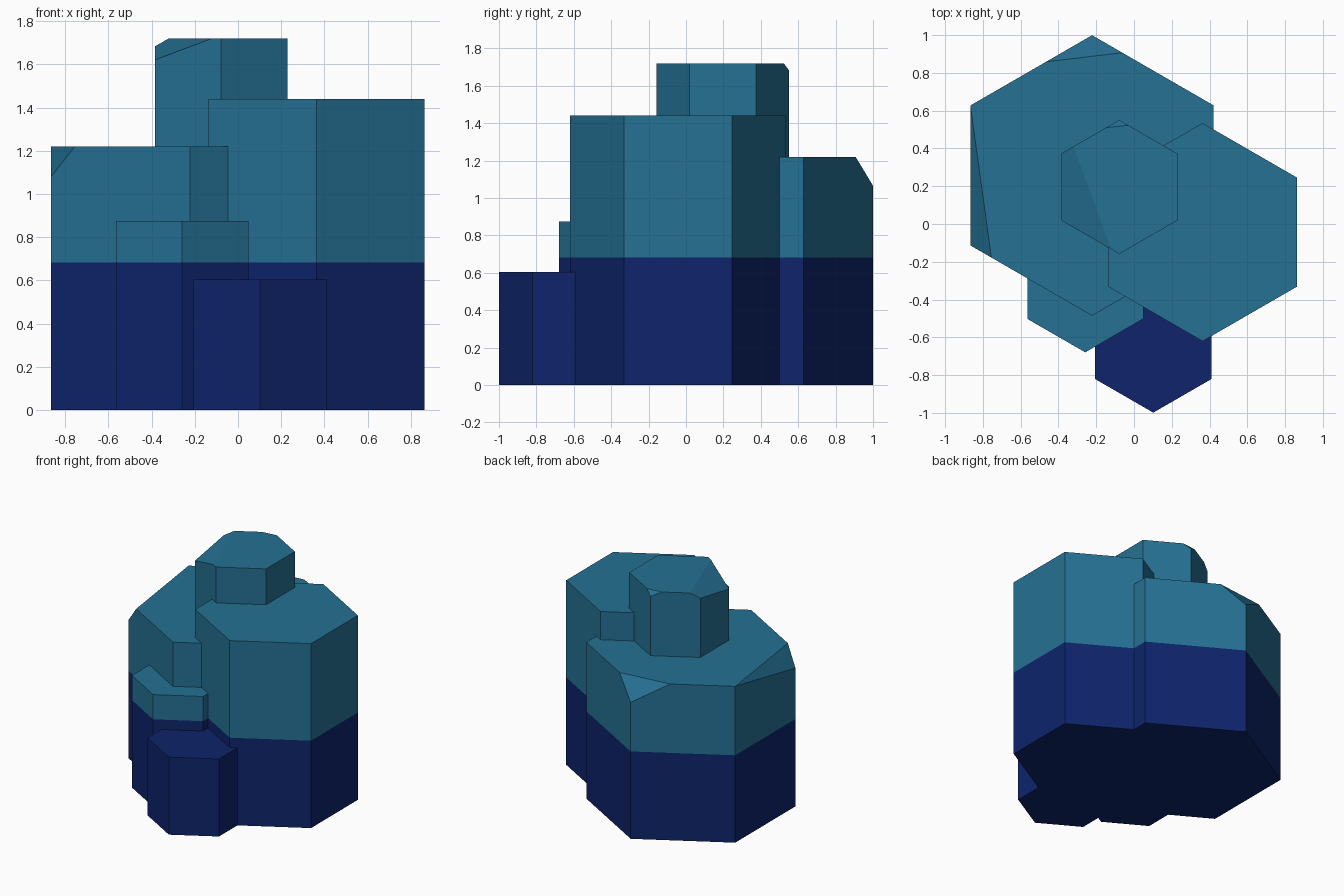
import bpy, bmesh, math
from mathutils import Vector

if "Cube" in bpy.data.objects:
    bpy.data.objects.remove(bpy.data.objects["Cube"])


def material(name, rgb):
    m = bpy.data.materials.new(name)
    m.diffuse_color = (*rgb, 1)
    m.use_nodes = True
    m.node_tree.nodes["Principled BSDF"].inputs["Base Color"].default_value = m.diffuse_color
    return m


navy = material("navy_blue", (0.0044, 0.0176, 0.146))
teal = material("teal_blue", (0.0185, 0.165, 0.295))
BAND = 0.682  # height where navy changes to teal


def column(name, x, y, half_width, height, chips=()):
    """Hexagonal column with points on +-y; each chip is a plane through 3 points."""
    r = half_width / math.cos(math.pi / 6)
    bm = bmesh.new()
    ring = [bm.verts.new((x + r * math.sin(i * math.pi / 3),
                          y + r * math.cos(i * math.pi / 3), 0)) for i in range(6)]
    base = bm.faces.new(ring)
    ext = bmesh.ops.extrude_face_region(bm, geom=[base], use_keep_orig=True)
    for v in ext["geom"]:
        if isinstance(v, bmesh.types.BMVert):
            v.co.z = height
    bmesh.ops.recalc_face_normals(bm, faces=bm.faces[:])

    # broken-off corners
    for pts in chips:
        a, b, c = (Vector(p) for p in pts)
        n = (b - a).cross(c - a).normalized()
        if n.z < 0:
            n = -n
        cut = bmesh.ops.bisect_plane(bm, geom=bm.verts[:] + bm.edges[:] + bm.faces[:],
                                     dist=1e-5, plane_co=a, plane_no=n, clear_outer=True)
        edges = [e for e in bm.edges if e.is_boundary]
        bmesh.ops.holes_fill(bm, edges=edges, sides=0)
    bmesh.ops.recalc_face_normals(bm, faces=bm.faces[:])

    # colour split by height
    bmesh.ops.bisect_plane(bm, geom=bm.verts[:] + bm.edges[:] + bm.faces[:],
                           dist=1e-5, plane_co=(0, 0, BAND), plane_no=(0, 0, 1))
    for f in bm.faces:
        f.material_index = 1 if f.calc_center_median().z > BAND else 0
    me = bpy.data.meshes.new(name)
    bm.to_mesh(me)
    bm.free()
    me.materials.append(navy)
    me.materials.append(teal)
    ob = bpy.data.objects.new(name, me)
    bpy.context.collection.objects.link(ob)


# large columns
column("back_column", -0.222, 0.257, 0.643, 1.22, [
    ((-0.865, 0.62, 1.22), (-0.755, -0.177, 1.22), (-0.865, -0.114, 1.08)),
    ((-0.465, 0.859, 1.22), (-0.06, 0.907, 1.22), (-0.222, 1.0, 1.065))])
column("right_column", 0.363, -0.043, 0.5, 1.44)

# slim columns
column("tall_column", -0.078, 0.196, 0.307, 1.72, [
    ((-0.32, 0.41, 1.72), (-0.12, -0.135, 1.72), (-0.385, 0.019, 1.62)),
    ((-0.15, 0.51, 1.72), (-0.03, 0.523, 1.72), (-0.078, 0.55, 1.683))])
column("short_column", -0.258, -0.325, 0.307, 0.875)
column("front_column", 0.102, -0.643, 0.308, 0.605)
